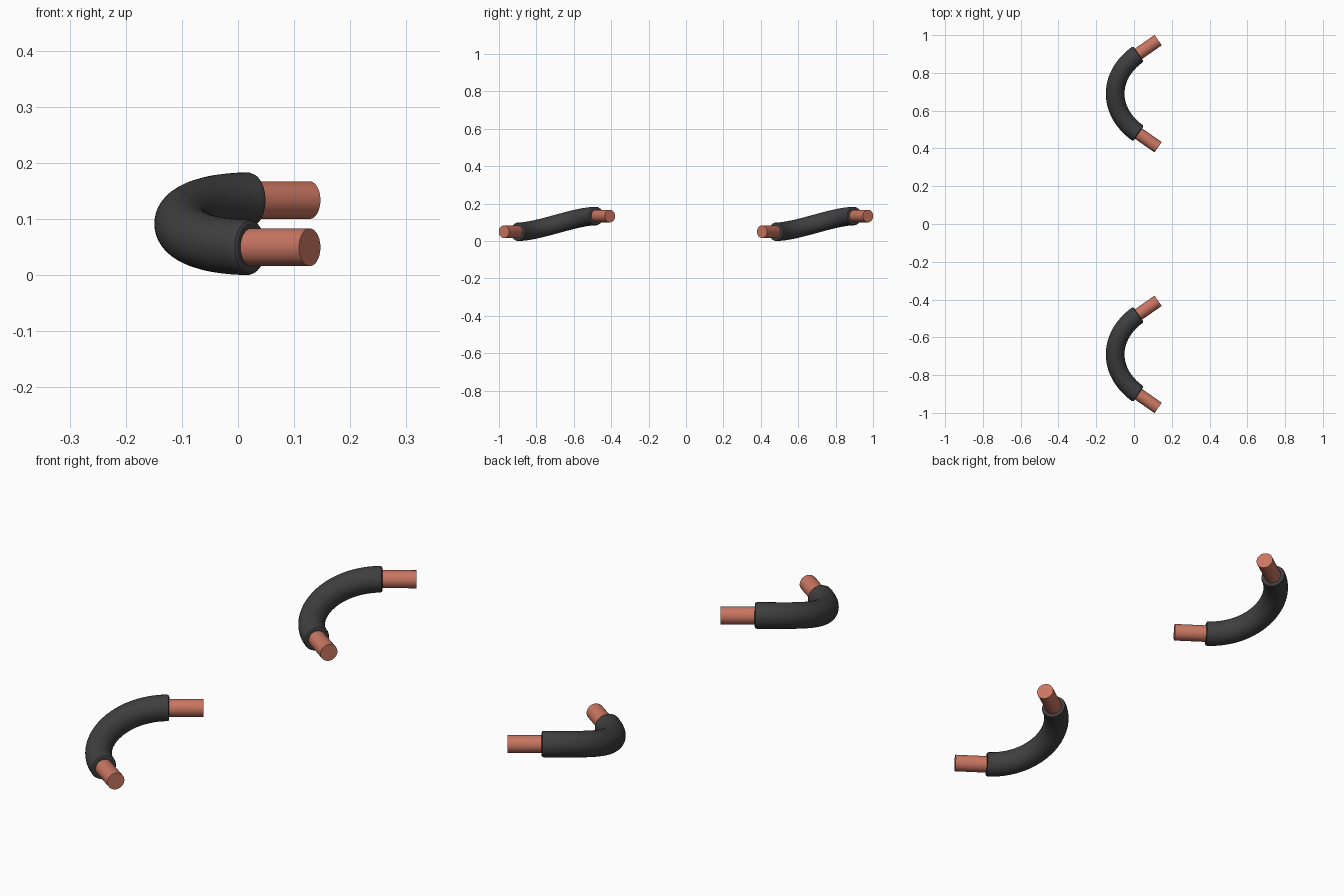
import bpy, bmesh, math
from mathutils import Vector

if "Cube" in bpy.data.objects:
    bpy.data.objects.remove(bpy.data.objects["Cube"])

SIDES = 40
R_TUBE, R_CORE = 0.0495, 0.0335


def material(name, rgb):
    m = bpy.data.materials.new(name)
    m.diffuse_color = (*rgb, 1)
    m.use_nodes = True
    m.node_tree.nodes["Principled BSDF"].inputs["Base Color"].default_value = m.diffuse_color
    return m


rubber = material("black_rubber", (0.05, 0.05, 0.05))
copper = material("copper", (0.58, 0.18, 0.12))


def sweep(name, rings, mat):
    """Skin round rings given as (centre, tangent, radius), capped at both ends."""
    bm = bmesh.new()
    loops = []
    for c, t, r in rings:
        t = t.normalized()
        side = t.cross(Vector((0, 0, 1))).normalized()
        up = side.cross(t)
        loops.append([bm.verts.new(c + r * (math.cos(a) * side + math.sin(a) * up))
                      for a in (2 * math.pi * i / SIDES for i in range(SIDES))])
    for a, b in zip(loops, loops[1:]):
        for i in range(SIDES):
            j = (i + 1) % SIDES
            bm.faces.new((a[i], a[j], b[j], b[i]))
    bm.faces.new(loops[0])
    bm.faces.new(loops[-1])
    bmesh.ops.recalc_face_normals(bm, faces=bm.faces)
    me = bpy.data.meshes.new(name)
    bm.to_mesh(me)
    bm.free()
    ob = bpy.data.objects.new(name, me)
    bpy.context.collection.objects.link(ob)
    me.materials.append(mat)
    bpy.ops.object.select_all(action='DESELECT')
    ob.select_set(True)
    bpy.context.view_layer.objects.active = ob
    bpy.ops.object.shade_smooth_by_angle(angle=math.radians(25))
    return ob


# cable centre line: one bezier rising from the low end to the high end
p0 = Vector((0.0235, -0.211, 0.0495))
p3 = Vector((0.0235, 0.211, 0.1335))
out0 = Vector((0.82, -0.57, 0)).normalized()
out3 = Vector((0.82, 0.57, 0)).normalized()
p1, p2 = p0 - out0 * 0.2, p3 - out3 * 0.2


def point(t):
    u = 1 - t
    return u**3 * p0 + 3 * u * u * t * p1 + 3 * u * t * t * p2 + t**3 * p3


def tangent(t):
    u = 1 - t
    return u * u * (p1 - p0) + 2 * u * t * (p2 - p1) + t * t * (p3 - p2)


# rounded rims at both tube ends, full radius between
rim = [(0, 0.043), (0.004, 0.0475), (0.013, R_TUBE)]
profile = rim + [(i / 40, R_TUBE) for i in range(1, 40)] + [(1 - t, r) for t, r in reversed(rim)]

for label, y in (("near", -0.69), ("far", 0.69)):
    off = Vector((0, y, 0))
    # insulation
    sweep(f"{label}_insulation",
          [(point(t) + off, tangent(t), r) for t, r in profile], rubber)
    # bare copper ends
    for end, p, d in (("low", p0, out0), ("high", p3, out3)):
        sweep(f"{label}_{end}_copper_end",
              [(p + off - d * 0.01, d, R_CORE), (p + off + d * 0.127, d, R_CORE)], copper)
